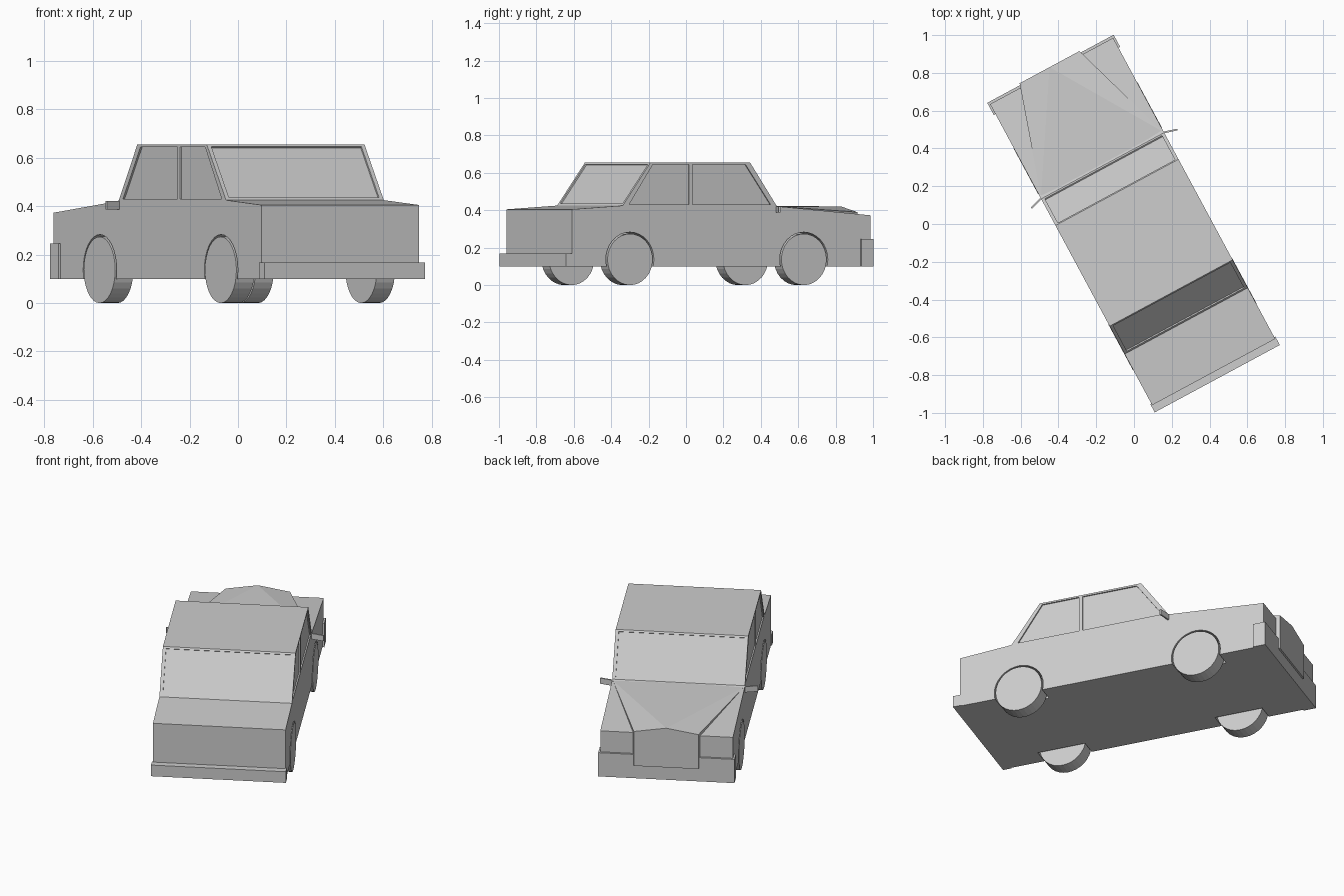
import bpy, bmesh, math
from mathutils import Matrix, Vector

cube = bpy.data.objects.get("Cube")
if cube:
    bpy.data.objects.remove(cube, do_unlink=True)

# The car is built nose towards +y, then turned to its parked heading
HEADING = Matrix.Rotation(math.radians(28.3), 4, 'Z')
HALF = 0.37

grey = bpy.data.materials.new("plain_grey")
grey.use_nodes = True
grey.diffuse_color = (0.61, 0.61, 0.61, 1)
grey.node_tree.nodes["Principled BSDF"].inputs["Base Color"].default_value = grey.diffuse_color


def finish(name, bm):
    bmesh.ops.recalc_face_normals(bm, faces=bm.faces)
    bm.transform(HEADING)
    mesh = bpy.data.meshes.new(name)
    bm.to_mesh(mesh)
    bm.free()
    mesh.materials.append(grey)
    ob = bpy.data.objects.new(name, mesh)
    bpy.context.collection.objects.link(ob)
    return ob


def prism(bm, profile, x0, x1):
    """Extrude a (y, z) outline from x0 to x1."""
    face = bm.faces.new([bm.verts.new((x0, y, z)) for y, z in profile])
    out = bmesh.ops.extrude_face_region(bm, geom=[face])
    moved = [v for v in out["geom"] if isinstance(v, bmesh.types.BMVert)]
    bmesh.ops.translate(bm, verts=moved, vec=(x1 - x0, 0, 0))


def circle(cy, cz, r, n=32):
    return [(cy + r * math.cos(2 * math.pi * i / n), cz + r * math.sin(2 * math.pi * i / n))
            for i in range(n)]


def box(name, half, y0, y1, z0, z1):
    bm = bmesh.new()
    prism(bm, [(y0, z0), (y1, z0), (y1, z1), (y0, z1)], -half, half)
    return finish(name, bm)


def glass_slab(base, top):
    """Shallow cutter lying along a sloping screen."""
    a, b = Vector(base), Vector(top)
    n = Vector((b.y - a.y, a.x - b.x)).normalized()
    if n.y < 0:
        n = -n
    p, q = a.lerp(b, 0.05), a.lerp(b, 0.96)
    return [p - n * 0.008, q - n * 0.008, q + n * 0.04, p + n * 0.04]


# Body shell outline
screen_base, screen_top = (0.35, 0.425), (0.19, 0.655)
rear_top, rear_base = (-0.415, 0.655), (-0.583, 0.425)
bm = bmesh.new()
prism(bm, [(-0.89, 0.1), (0.92, 0.1), (0.92, 0.373), (0.37, 0.42), screen_base,
           screen_top, rear_top, rear_base, (-0.89, 0.405)], -HALF, HALF)
body = finish("body_shell", bm)

# Cutters: screens, side windows and wheel arches
axles = {"front": 0.516, "rear": -0.54}
bm = bmesh.new()
prism(bm, glass_slab(screen_base, screen_top), -0.352, 0.352)
prism(bm, glass_slab(rear_base, rear_top), -0.352, 0.352)
for s in (-1, 1):
    prism(bm, [(0.315, 0.43), (0.162, 0.645), (-0.16, 0.645), (-0.16, 0.43)], s * 0.362, s * 0.45)
    prism(bm, [(-0.18, 0.43), (-0.18, 0.645), (-0.4, 0.645), (-0.545, 0.43)], s * 0.362, s * 0.45)
    for y in axles.values():
        prism(bm, circle(y, 0.137, 0.146), s * 0.27, s * 0.45)
cutter = finish("cutter", bm)
cutter.hide_render = True

mod = body.modifiers.new("openings", 'BOOLEAN')
mod.operation = 'DIFFERENCE'
mod.solver = 'EXACT'
mod.object = cutter
bpy.context.view_layer.update()
cut_mesh = bpy.data.meshes.new_from_object(body.evaluated_get(bpy.context.evaluated_depsgraph_get()))
body.modifiers.clear()
body.data = cut_mesh
bpy.data.objects.remove(cutter, do_unlink=True)

# Raised hood tapering into the grille nose
bm = bmesh.new()
points = [(0, 0.36, 0.426), (0, 0.943, 0.42)]
for s in (-1, 1):
    points += [(s * 0.365, 0.36, 0.421), (s * 0.36, 0.36, 0.38), (s * 0.18, 0.943, 0.39),
               (s * 0.18, 0.943, 0.18), (s * 0.18, 0.9, 0.18)]
for p in points:
    bm.verts.new(p)
bmesh.ops.convex_hull(bm, input=bm.verts)
finish("hood_and_grille", bm)

# Bumpers
box("front_bumper", 0.38, 0.86, 0.933, 0.1, 0.245)
box("rear_bumper", 0.376, -0.93, -0.88, 0.1, 0.168)

# Wheels and door mirrors
for side, s in (("left", -1), ("right", 1)):
    for end, y in axles.items():
        bm = bmesh.new()
        prism(bm, circle(y, 0.137, 0.137), s * 0.287, s * 0.372)
        finish(f"{end}_{side}_wheel", bm)
    bm = bmesh.new()
    bmesh.ops.create_cube(bm, size=1, matrix=Matrix.Translation((s * 0.403, 0.342, 0.404))
                          @ Matrix.Rotation(-s * 0.28, 4, 'Z')
                          @ Matrix.Diagonal((0.075, 0.009, 0.034, 1)))
    finish(f"{side}_mirror", bm)
